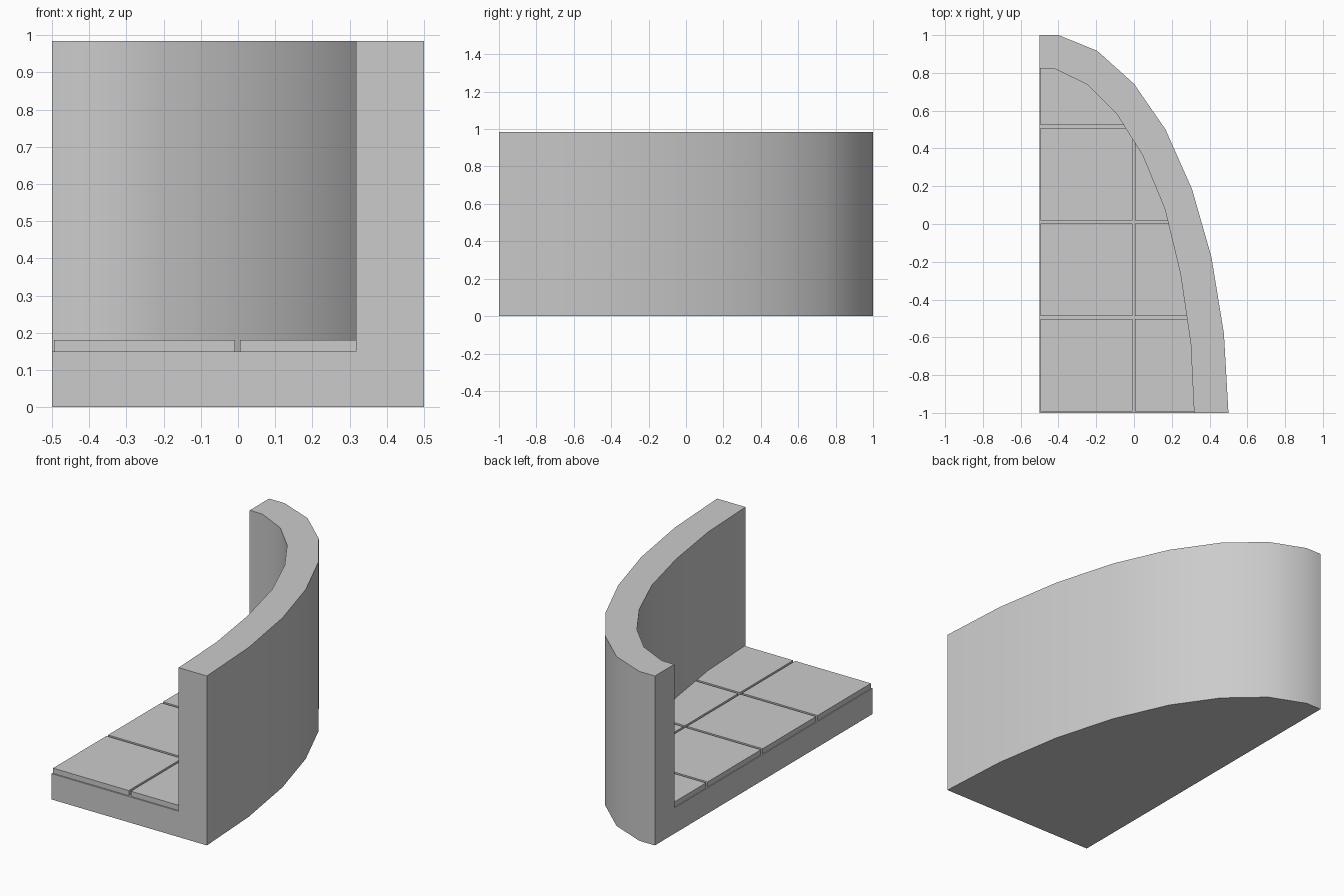
import bpy
import bmesh
import math

cube = bpy.data.objects.get("Cube")
if cube:
    bpy.data.objects.remove(cube)

FLOOR_Z, TILE_Z, TOP_Z = 0.15, 0.18, 0.985
LEFT_X, FRONT_Y = -0.5, -1.0

# Plan curves of the wall, running from the back to the front
OUTER = [(-0.5, 1), (-0.4, 1), (-0.195, 0.917), (0, 0.742), (0.167, 0.5),
         (0.307, 0.185), (0.41, -0.175), (0.476, -0.58), (0.5, -1)]
INNER = [(-0.5, 0.822), (-0.42, 0.822), (-0.245, 0.737), (-0.09, 0.58), (0.045, 0.365),
         (0.163, 0.08), (0.245, -0.26), (0.3, -0.63), (0.318, -1)]

stone = bpy.data.materials.new("grey stone")
stone.use_nodes = True
colour = (0.6, 0.6, 0.6, 1)
stone.diffuse_color = colour
stone.node_tree.nodes["Principled BSDF"].inputs["Base Color"].default_value = colour


def finish(name, bm):
    bmesh.ops.recalc_face_normals(bm, faces=bm.faces)
    mesh = bpy.data.meshes.new(name)
    bm.to_mesh(mesh)
    bm.free()
    mesh.materials.append(stone)
    obj = bpy.data.objects.new(name, mesh)
    bpy.context.collection.objects.link(obj)
    return obj


def curve_verts(bm, points, z):
    return [bm.verts.new((x, y, z)) for x, y in points]


def strip(bm, a, b):
    for i in range(len(a) - 1):
        bm.faces.new((a[i], a[i + 1], b[i + 1], b[i]))


# Curved wall and base slab in one solid
bm = bmesh.new()
out_low, out_top = curve_verts(bm, OUTER, 0), curve_verts(bm, OUTER, TOP_Z)
in_low, in_top = curve_verts(bm, INNER, FLOOR_Z), curve_verts(bm, INNER, TOP_Z)
corner_low = bm.verts.new((LEFT_X, FRONT_Y, 0))
corner_floor = bm.verts.new((LEFT_X, FRONT_Y, FLOOR_Z))
strip(bm, out_low, out_top)
strip(bm, out_top, in_top)
strip(bm, in_top, in_low)
bm.faces.new(out_low + [corner_low])
bm.faces.new(in_low + [corner_floor])
for end in (0, -1):
    bm.faces.new((corner_low, out_low[end], out_top[end],
                  in_top[end], in_low[end], corner_floor))
shell = finish("wall_and_base", bm)

bpy.ops.object.select_all(action='DESELECT')
shell.select_set(True)
bpy.context.view_layer.objects.active = shell
bpy.ops.object.shade_smooth_by_angle(angle=math.radians(35))


# Floor tiles: the floor outline trimmed to each grid cell, then thickened
def add_tile(name, x0, x1, y0, y1):
    bm = bmesh.new()
    bm.faces.new(curve_verts(bm, INNER + [(LEFT_X, FRONT_Y)], FLOOR_Z))
    for point, normal in (((x0, 0, 0), (-1, 0, 0)), ((x1, 0, 0), (1, 0, 0)),
                          ((0, y0, 0), (0, -1, 0)), ((0, y1, 0), (0, 1, 0))):
        bmesh.ops.bisect_plane(bm, geom=bm.verts[:] + bm.edges[:] + bm.faces[:],
                               plane_co=point, plane_no=normal, clear_outer=True)
    if not bm.faces:
        bm.free()
        return
    grown = bmesh.ops.extrude_face_region(bm, geom=bm.faces[:], use_keep_orig=True)
    for v in grown["geom"]:
        if isinstance(v, bmesh.types.BMVert):
            v.co.z = TILE_Z
    finish(name, bm)


columns = {"left": (0.005, 0.5), "right": (-0.495, -0.008)}
for row in range(4):
    y0 = -0.992 + row * 0.505
    for side, (x0, x1) in columns.items():
        add_tile(f"floor_tile_{side}_{row + 1}", x0, x1, y0, y0 + 0.49)
